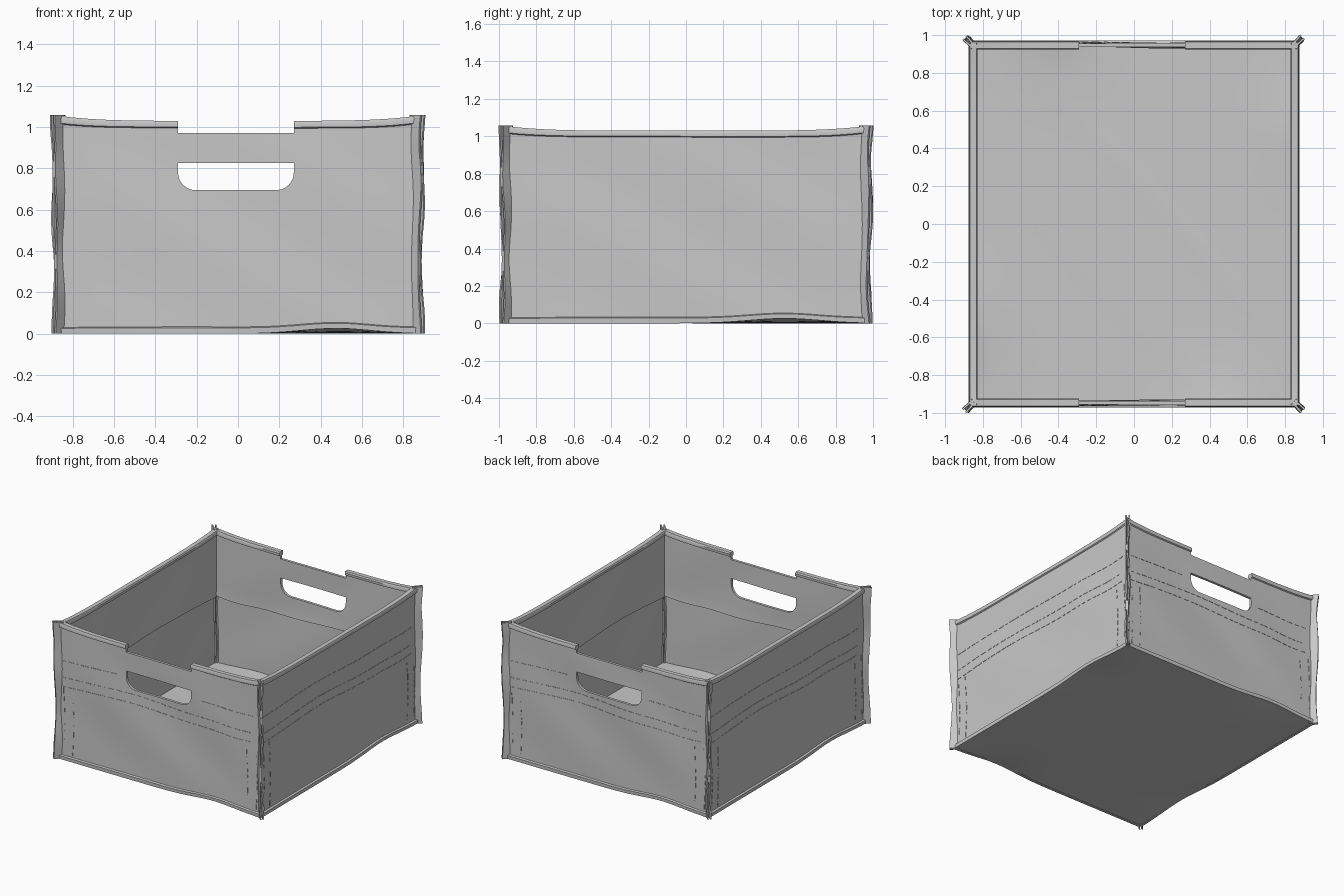
import bpy, bmesh, math, random
from mathutils import Matrix, Vector

random.seed(4)
cube = bpy.data.objects.get("Cube")
if cube:
    bpy.data.objects.remove(cube, do_unlink=True)

grey = bpy.data.materials.new("grey_fabric")
grey.use_nodes = True
colour = (0.58, 0.58, 0.58, 1)
grey.diffuse_color = colour
grey.node_tree.nodes["Principled BSDF"].inputs["Base Color"].default_value = colour

HALF_X, HALF_Y = 0.862, 0.957
TOP = 1.03


def bell(u, centre, width):
    return math.exp(-((u - centre) / width) ** 2)


def finish(name, bm, angle=35):
    bmesh.ops.recalc_face_normals(bm, faces=bm.faces)
    mesh = bpy.data.meshes.new(name)
    bm.to_mesh(mesh)
    bm.free()
    mesh.materials.append(grey)
    obj = bpy.data.objects.new(name, mesh)
    bpy.context.collection.objects.link(obj)
    bpy.ops.object.select_all(action="DESELECT")
    obj.select_set(True)
    bpy.context.view_layer.objects.active = obj
    if angle:
        bpy.ops.object.shade_smooth_by_angle(angle=math.radians(angle))
    return obj


def loft(bm, rings):
    """Closed solid through a list of equal rings of points."""
    rows = [[bm.verts.new(p) for p in ring] for ring in rings]
    n = len(rows[0])
    for a, b in zip(rows, rows[1:]):
        for i in range(n):
            j = (i + 1) % n
            bm.faces.new((a[i], a[j], b[j], b[i]))
    bm.faces.new(rows[0])
    bm.faces.new(rows[-1])


def wall_size(k):
    return (HALF_Y, HALF_X) if k % 2 == 0 else (HALF_X, HALF_Y)


def wall_point(k, u, d, z):
    """Point on wall k: u along it, d outward, z up, with soft cloth waves."""
    dist, half = wall_size(k)
    t = u / half
    middle = math.sin(math.pi * min(max(z, 0), TOP) / TOP)
    d += 0.006 * math.sin(5 * t + 7 * z + k) * middle * (1 - t ** 4)
    z += 0.024 * abs(t) ** 5 * max(0, (z - 0.8) / 0.23)
    z += middle * (0.012 * math.sin(-5 * t) * (1 - t * t)
                   - 0.025 * bell(t, 0.78, 0.22) - 0.018 * bell(t, -1, 0.2))
    z += 0.026 * bell(t, 0.55, 0.28) * max(0, 1 - z / 0.3)
    return Matrix.Rotation(k * math.pi / 2, 3, "Z") @ Vector((u, -dist - d, z))


# Wall section: bottom binding, outer skin, top hem, inner cuff and lining
heights = [0.033 + i * (0.995 - 0.033) / 14 for i in range(15)]
section = [(0.012, 0.0), (0.014, 0.028)]
section += [(0.0, z) for z in heights]
section += [(0.009, 1.0), (0.011, 1.02), (0.006, TOP), (-0.028, TOP), (-0.034, 1.02), (-0.032, 1.0)]
section += [(-0.02, z) for z in reversed(heights) if z > 0.57]
section += [(-0.022, 0.55), (-0.009, 0.545)]
section += [(-0.009, z) for z in reversed(heights) if z < 0.52]
section += [(-0.009, 0.0)]

names = ["front", "left", "back", "right"]
walls = []
for k, side in enumerate(names):
    half = wall_size(k)[1]
    bm = bmesh.new()
    us = [half * (-1 + 2 * i / 32) for i in range(33)]
    loft(bm, [[wall_point(k, u, d, z) for d, z in section] for u in us])
    walls.append(finish(side + "_wall", bm, None))

# Handle openings: a notch in the hem and a slot with round lower corners
LEFT, RIGHT, LOW, HIGH, R = -0.29, 0.27, 0.695, 0.825, 0.085
slot = [(LEFT, HIGH)]
for centre, start in ((LEFT + R, math.pi), (RIGHT - R, 1.5 * math.pi)):
    for i in range(9):
        a = start + i * math.pi / 16
        slot.append((centre + R * math.cos(a), LOW + R + R * math.sin(a)))
slot.append((RIGHT, HIGH))
notch = [(LEFT, 0.972), (RIGHT, 0.972), (RIGHT, 1.2), (LEFT, 1.2)]
for label, outline in (("slot_cutter", slot), ("notch_cutter", notch)):
    bm = bmesh.new()
    loft(bm, [[(x, y, z) for x, z in outline] for y in (-1.2, 1.2)])
    cutter = finish(label, bm, None)
    for wall in (walls[0], walls[2]):
        bpy.context.view_layer.objects.active = wall
        mod = wall.modifiers.new("opening", "BOOLEAN")
        mod.operation, mod.solver, mod.object = "DIFFERENCE", "EXACT", cutter
        bpy.ops.object.modifier_apply(modifier=mod.name)
    bpy.data.objects.remove(cutter, do_unlink=True)
for wall in walls:
    bpy.ops.object.select_all(action="DESELECT")
    wall.select_set(True)
    bpy.context.view_layer.objects.active = wall
    bpy.ops.object.shade_smooth_by_angle(angle=math.radians(35))


# Stitching: thin raised dashes along the seams
def dash(bm, k, start, end, across):
    """Small plate on wall k between two (u, z) points."""
    rings = []
    for u, z in (start, end):
        du, dz = across
        rings.append([wall_point(k, u + s * du, d, z + s * dz)
                      for s, d in ((-1, -0.002), (-1, 0.003), (1, 0.003), (1, -0.002))])
    loft(bm, rings)


W = 0.0022
for k, side in enumerate(names):
    half = wall_size(k)[1] - 0.03
    bm = bmesh.new()
    for z in (0.58, 0.65, 0.775):
        u = -half
        while u < half - 0.05:
            length = random.uniform(0.02, 0.05)
            if not (z > 0.7 and k % 2 == 0 and -0.37 < u < 0.33):
                dash(bm, k, (u, z), (u + length, z), (0, W))
            u += length + random.uniform(0.012, 0.025)
    for u in (-half + 0.005, -half + 0.08, half - 0.09, half - 0.01):
        z = 0.05
        while z < 0.54:
            length = random.uniform(0.015, 0.05)
            lean = 0.012 * math.sin(6 * z)
            dash(bm, k, (u + lean, z), (u + lean, z + length), (W, 0))
            z += length + random.uniform(0.015, 0.03)
    finish(side + "_stitching", bm)

# Corner seams: two flat fabric edges standing out diagonally
for k, (sx, sy) in enumerate(((-1, -1), (1, -1), (1, 1), (-1, 1))):
    out = Vector((sx, sy, 0))
    side = Vector((-sy, sx, 0)).normalized()
    bm = bmesh.new()
    for layer in (-1, 1):
        rings = []
        for i in range(25):
            z = 1.058 * i / 24
            reach = 0.024 + 0.006 * math.cos(8 * z + 0.4 * k) + 0.014 * max(0, (z - 0.9) / 0.16)
            base = Vector((sx * HALF_X, sy * HALF_Y, z))
            sway = 0.004 * math.sin(11 * z + k)
            mid = side * (layer * 0.008 + sway)
            tip = side * (layer * (0.009 + 0.004 * math.sin(14 * z)) + sway)
            thick = side * 0.005
            rings.append([base - out * 0.02 + mid - thick, base + out * reach + tip - thick,
                          base + out * reach + tip + thick, base - out * 0.02 + mid + thick])
        loft(bm, rings)
    finish("corner_seam_%d" % (k + 1), bm)

# Floor panel with soft diagonal creases, lifted where the wall edges lift
bm = bmesh.new()
bmesh.ops.create_grid(bm, x_segments=40, y_segments=40, size=1)
for v in bm.verts:
    x, y = v.co.x, v.co.y
    lift = 0
    for t, edge in ((x, -y), (y, x), (-x, y), (-y, -x)):
        lift += 0.026 * bell(t, 0.55, 0.28) * max(0, edge) ** 6
    crease = 0.004 * bell(x + y, 0.25, 0.08) + 0.003 * bell(x + y, -0.5, 0.15)
    fade = (1 - x ** 4) * (1 - y ** 4)
    v.co = (x * (HALF_X + 0.008), y * (HALF_Y + 0.008), 0.002 + lift + crease * fade)
panel = bmesh.ops.extrude_face_region(bm, geom=list(bm.faces))
for v in panel["geom"]:
    if isinstance(v, bmesh.types.BMVert):
        v.co.z += 0.014
finish("floor_panel", bm)
